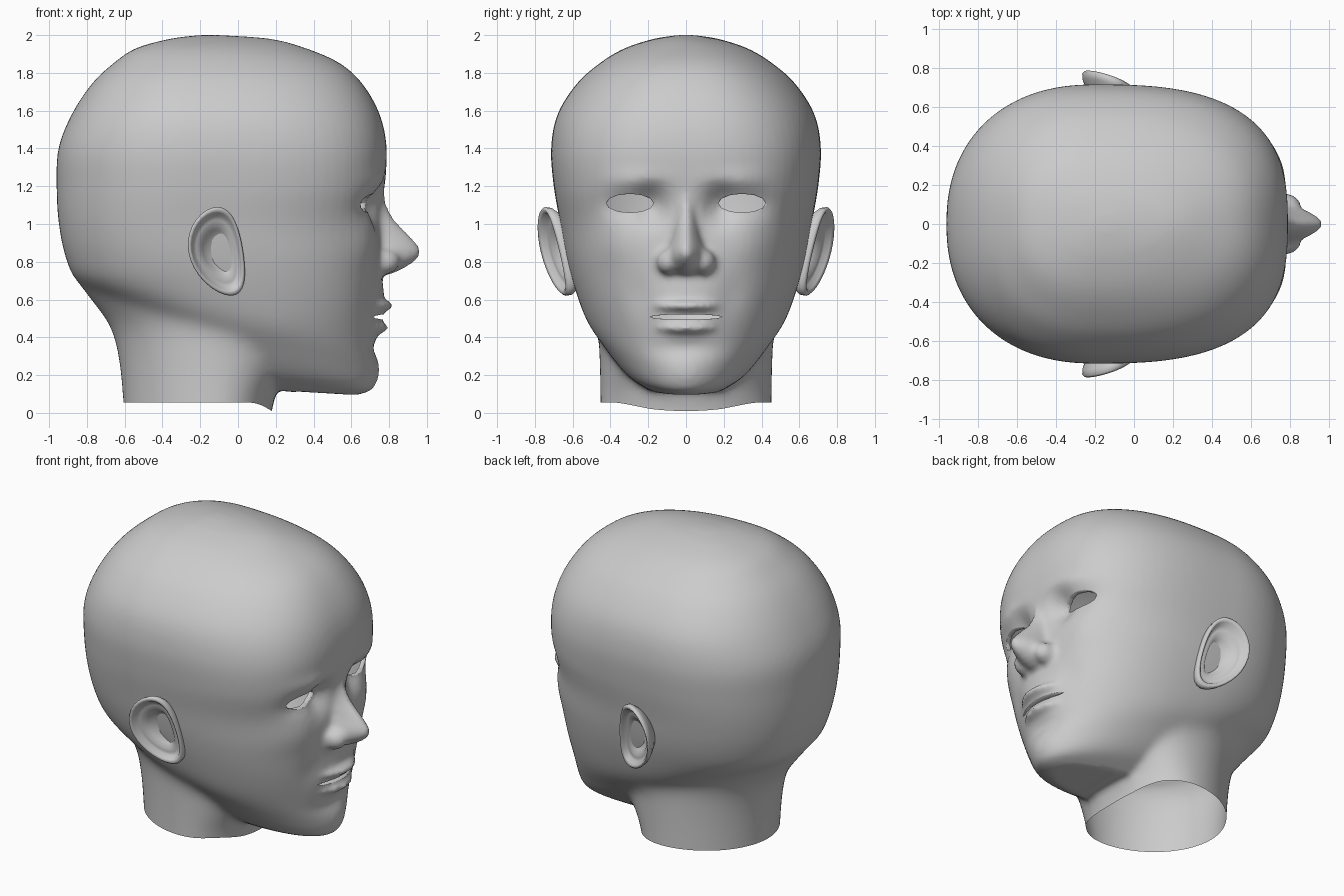
import bpy, bmesh, math
from mathutils import Vector, Matrix

if "Cube" in bpy.data.objects:
    bpy.data.objects.remove(bpy.data.objects["Cube"], do_unlink=True)

skin = bpy.data.materials.new("grey_clay")
skin.use_nodes = True
CLAY = (0.6, 0.6, 0.6, 1)
skin.diffuse_color = CLAY
skin.node_tree.nodes["Principled BSDF"].inputs["Base Color"].default_value = CLAY


def spline(rows, steps):
    """Catmull-Rom interpolation between rows of values."""
    out = []
    for i in range(len(rows) - 1):
        a, b, c, d = (rows[max(0, min(len(rows) - 1, i + k))] for k in (-1, 0, 1, 2))
        for s in range(steps):
            t = s / steps
            out.append([q + t * (r - p) / 2 + t * t * (p - 2.5 * q + 2 * r - s_ / 2)
                        + t ** 3 * (1.5 * (q - r) + (s_ - p) / 2)
                        for p, q, r, s_ in zip(a, b, c, d)])
    return out + [list(rows[-1])]


def loft(bm, rings):
    """Skin a stack of closed rings and cap both ends."""
    loops = [[bm.verts.new(p) for p in ring] for ring in rings]
    n = len(loops[0])
    for lo, hi in zip(loops, loops[1:]):
        for i in range(n):
            j = (i + 1) % n
            bm.faces.new((lo[i], lo[j], hi[j], hi[i]))
    bm.faces.new(loops[0][::-1])
    bm.faces.new(loops[-1])


def oval(front, back, width, mid, power, rear=2.25, n=96):
    """Egg-shaped outline with its own front and rear squareness, as (x, y) pairs."""
    pts = []
    for i in range(n):
        a = 2 * math.pi * i / n
        c, s = math.cos(a), math.sin(a)
        p = power if c > 0 else rear
        r = (abs(c) ** p + abs(s) ** p) ** (-1 / p)
        pts.append((mid + r * c * ((front - mid) if c > 0 else (mid - back)), r * s * width))
    return pts


def ellipsoid(bm, centre, radii):
    m = Matrix.Translation(centre) @ Matrix.Diagonal((*radii, 1))
    bmesh.ops.create_uvsphere(bm, u_segments=32, v_segments=20, radius=1, matrix=m)


def finish(name, bm):
    me = bpy.data.meshes.new(name)
    bm.to_mesh(me)
    bm.free()
    me.materials.append(skin)
    me.polygons.foreach_set("use_smooth", [True] * len(me.polygons))
    ob = bpy.data.objects.new(name, me)
    bpy.context.collection.objects.link(ob)
    return ob


# Skull and jaw: height at the face, front, back, half width, middle, front power, tilt
SKULL = [
    (.09, .63, -.25, .20, .1, 2.0, .06), (.13, .71, -.35, .33, .05, 2.0, .16),
    (.25, .735, -.48, .45, .0, 2.0, .2), (.40, .73, -.68, .53, -.05, 2.2, .14),
    (.60, .745, -.85, .585, -.1, 2.45, .06), (.80, .755, -.91, .63, -.15, 2.6, .01),
    (1.0, .755, -.948, .665, -.2, 2.7, 0), (1.2, .775, -.96, .70, -.2, 2.85, 0),
    (1.4, .787, -.95, .714, -.2, 2.75, 0), (1.58, .75, -.88, .68, -.2, 2.6, 0),
    (1.74, .66, -.775, .58, -.2, 2.5, 0), (1.85, .54, -.66, .458, -.2, 2.4, 0),
    (1.93, .36, -.54, .325, -.2, 2.2, 0), (1.98, .17, -.36, .17, -.18, 2, 0),
    (2.0, -.1, -.2, .04, -.15, 2, 0)]
# Soft face forms: side offset, height, side spread, height spread, depth
FORMS = [
    (.18, 1.10, .085, .10, -.085), (.33, 1.10, .11, .07, -.04), (.25, 1.235, .16, .045, .02),
    (.37, .90, .13, .12, .02), (0, .56, .17, .15, .032), (0, .345, .16, .045, -.02),
    (0, .21, .13, .07, .015), (.24, .62, .07, .1, -.012)]


def sculpt(x, y, z):
    if x > .2:
        for oy, oz, sy, sz, depth in FORMS:
            x += depth * math.exp(-((abs(y) - oy) / sy) ** 2 - ((z - oz) / sz) ** 2)
    return (x, y, z)


bm = bmesh.new()
rings = []
for z, front, back, width, mid, power, tilt in spline(SKULL, 6):
    rings.append([sculpt(x, y, z + tilt * (.7 - x))
                  for x, y in oval(front, back, width, mid, power)])
loft(bm, rings)

# Neck flaring into the nape: height, front, back, half width
NECK = [(-.2, .15, -.60, .455), (.06, .18, -.61, .455), (.3, .3, -.635, .46),
        (.46, .3, -.68, .47), (.58, .25, -.765, .51), (.69, .2, -.84, .57), (.9, .1, -.9, .6)]
loft(bm, [[(x, y, z) for x, y in oval(f, b, w, -.12, 2.2, 1.9)]
          for z, f, b, w in spline(NECK, 5)])

# Nose: height, front, half width
NOSE = [(.735, .81, .08), (.765, .88, .11), (.82, .955, .12), (.87, .965, .11),
        (.94, .91, .085), (1.03, .825, .068), (1.12, .782, .06), (1.22, .77, .05)]
loft(bm, [[(x, y, z) for x, y in oval(f, .5, w, .68, 1.6, n=32)]
          for z, f, w in spline(NOSE, 5)])
for side in (1, -1):
    ellipsoid(bm, (.77, side * .092, .80), (.085, .064, .068))

# Lips, wrapped around the muzzle
ellipsoid(bm, (.60, 0, .568), (.222, .225, .05))
ellipsoid(bm, (.60, 0, .452), (.195, .21, .051))

# Fuse the solid forms into one surface
rough = finish("head_forms", bm)
mod = rough.modifiers.new("fuse", 'REMESH')
mod.mode, mod.voxel_size = 'VOXEL', .018
mod = rough.modifiers.new("soften", 'SMOOTH')
mod.factor, mod.iterations = .5, 5
evaluated = rough.evaluated_get(bpy.context.evaluated_depsgraph_get())
bm = bmesh.new()
bm.from_mesh(evaluated.to_mesh())
evaluated.to_mesh_clear()
bpy.data.objects.remove(rough, do_unlink=True)

# Blend the jaw angle and nape into the neck, fading out towards the throat
for i in range(36):
    nape = [v for v in bm.verts if v.co.x < .2 - .006 * i and v.co.z < .9 - .006 * i]
    bmesh.ops.smooth_vert(bm, verts=nape, factor=.5,
                          use_axis_x=True, use_axis_y=True, use_axis_z=True)

# Open neck edge, dipping at the throat
bmesh.ops.bisect_plane(bm, geom=bm.verts[:] + bm.edges[:] + bm.faces[:],
                       plane_co=(0, 0, .055), plane_no=(0, 0, -1), clear_outer=True)
for v in bm.verts:
    if v.co.z < .12 and .02 < v.co.x < .3:
        dip = min(1, (v.co.x - .02) / .14) * max(0, 1 - (v.co.y / .38) ** 2)
        v.co.z -= .045 * dip * (.12 - v.co.z) / .065


def cut_opening(y0, z0, ry, rz, depth, n=12):
    """Cut an almond opening through the face and turn its rim inward."""
    box = [f for f in bm.faces if f.calc_center_median().x > .45
           and abs(f.calc_center_median().y - y0) < ry + .04
           and abs(f.calc_center_median().z - z0) < rz + .04]
    pts = [Vector((0, y0 + ry * math.cos(a), z0 + rz * math.sin(a)))
           for a in (2 * math.pi * i / n for i in range(n))]
    planes = []
    for a, b in zip(pts, pts[1:] + pts[:1]):
        no = Vector((0, b.z - a.z, a.y - b.y)).normalized()
        planes.append((a, no))
        geom = set(box)
        for f in box:
            geom.update(f.verts, f.edges)
        cut = bmesh.ops.bisect_plane(bm, geom=list(geom), plane_co=a, plane_no=no)
        box = [g for g in cut['geom'] if isinstance(g, bmesh.types.BMFace)]
    inside = [f for f in box
              if all((f.calc_center_median() - a).dot(no) < 0 for a, no in planes)]
    edges = {e for f in inside for e in f.edges}
    rim = [e for e in edges if sum(f in inside for f in e.link_faces) == 1]
    bmesh.ops.delete(bm, geom=inside, context='FACES')
    rim = [e for e in rim if e.is_valid]
    lip = bmesh.ops.extrude_edge_only(bm, edges=rim)['geom']
    bmesh.ops.translate(bm, vec=(-depth, 0, 0),
                        verts=[g for g in lip if isinstance(g, bmesh.types.BMVert)])


for side in (1, -1):
    cut_opening(side * .297, 1.11, .125, .05, .03)
cut_opening(0, .508, .19, .014, .05)
bmesh.ops.recalc_face_normals(bm, faces=bm.faces[:])
finish("head", bm)

# Ears: nested outlines from the attachment over the rim into the hollow (scale, outward)
EAR = [(.6, -.13), (.85, -.07), (.98, -.03), (1, 0), (.95, .012), (.87, .002), (.8, -.025),
       (.7, -.03), (.6, -.03), (.48, -.055), (.3, -.075), (.05, -.08)]
for side, name in ((1, "left_ear"), (-1, "right_ear")):
    bm = bmesh.new()
    rings = []
    for scale, out in EAR:
        ring = []
        for i in range(32):
            a = 2 * math.pi * i / 32
            dz = scale * .235 * math.sin(a)
            dx = scale * (.145 * math.cos(a) + .045 * math.sin(a) ** 2) - .15 * dz
            y = .708 - .36 * dx + .18 * dz + out
            ring.append((dx - .118, side * y, .855 + dz))
        rings.append(ring)
    loft(bm, rings)
    bmesh.ops.recalc_face_normals(bm, faces=bm.faces[:])
    finish(name, bm)
